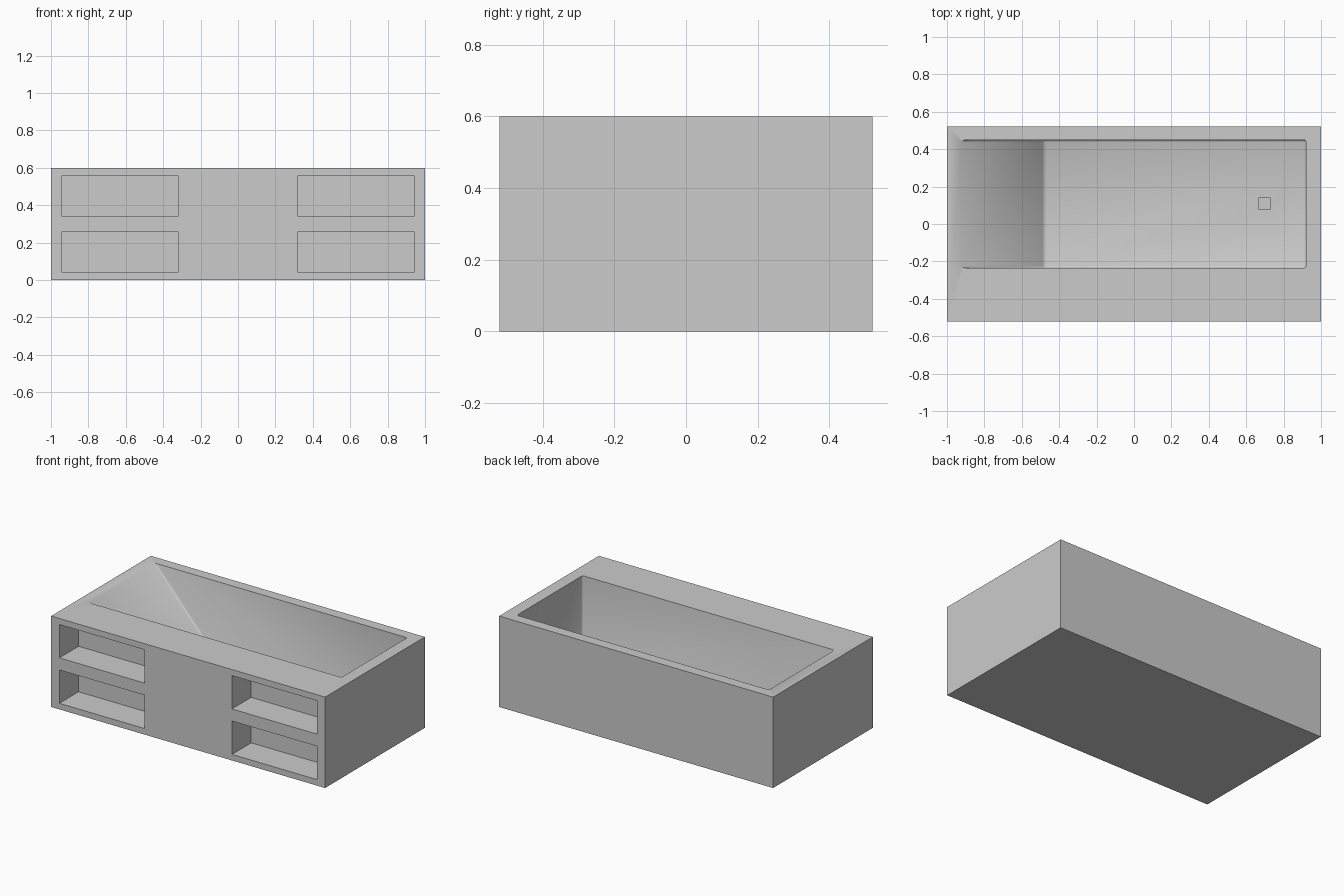
import bpy, bmesh, math

if "Cube" in bpy.data.objects:
    bpy.data.objects.remove(bpy.data.objects["Cube"])


def prism(name, profile, y0, y1, bevel=0.0):
    """Extrude an x/z profile along y, optionally softening its edges."""
    bm = bmesh.new()
    face = bm.faces.new([bm.verts.new((x, y0, z)) for x, z in profile])
    ext = bmesh.ops.extrude_face_region(bm, geom=[face])
    moved = [v for v in ext["geom"] if isinstance(v, bmesh.types.BMVert)]
    bmesh.ops.translate(bm, vec=(0, y1 - y0, 0), verts=moved)
    bmesh.ops.recalc_face_normals(bm, faces=bm.faces)
    if bevel:
        bmesh.ops.bevel(bm, geom=list(bm.edges), offset=bevel, segments=2,
                        profile=0.5, affect='EDGES')
    mesh = bpy.data.meshes.new(name)
    bm.to_mesh(mesh)
    bm.free()
    ob = bpy.data.objects.new(name, mesh)
    bpy.context.collection.objects.link(ob)
    return ob


def box(name, x0, x1, y0, y1, z0, z1):
    return prism(name, [(x0, z0), (x1, z0), (x1, z1), (x0, z1)], y0, y1)


def carve(target, cutter):
    """Subtract the cutter and remove it."""
    mod = target.modifiers.new("carve", 'BOOLEAN')
    mod.operation = 'DIFFERENCE'
    mod.solver = 'EXACT'
    mod.object = cutter
    bpy.context.view_layer.objects.active = target
    bpy.ops.object.modifier_apply(modifier=mod.name)
    bpy.data.objects.remove(cutter, do_unlink=True)


# Outer tub block
tub = box("bathtub", -1, 1, -0.52, 0.52, 0, 0.6)

# Basin with a sloping backrest at the left end
basin = [(-0.964, 0.65), (0.92, 0.65), (0.92, 0.10), (-0.48, 0.10)]
carve(tub, prism("basin_cutter", basin, -0.235, 0.45, bevel=0.012))

# Square drain in the basin floor
carve(tub, box("drain_cutter", 0.665, 0.73, 0.08, 0.14, 0.05, 0.15))

# Four open storage shelves in the front
for x0, x1 in ((-0.94, -0.32), (0.32, 0.94)):
    for z0 in (0.04, 0.34):
        carve(tub, box("shelf_cutter", x0, x1, -0.6, -0.32, z0, z0 + 0.22))

# Smooth the soft basin corners, keep the other edges sharp
bpy.ops.object.select_all(action='DESELECT')
tub.select_set(True)
bpy.context.view_layer.objects.active = tub
bpy.ops.object.shade_smooth_by_angle(angle=math.radians(50))
